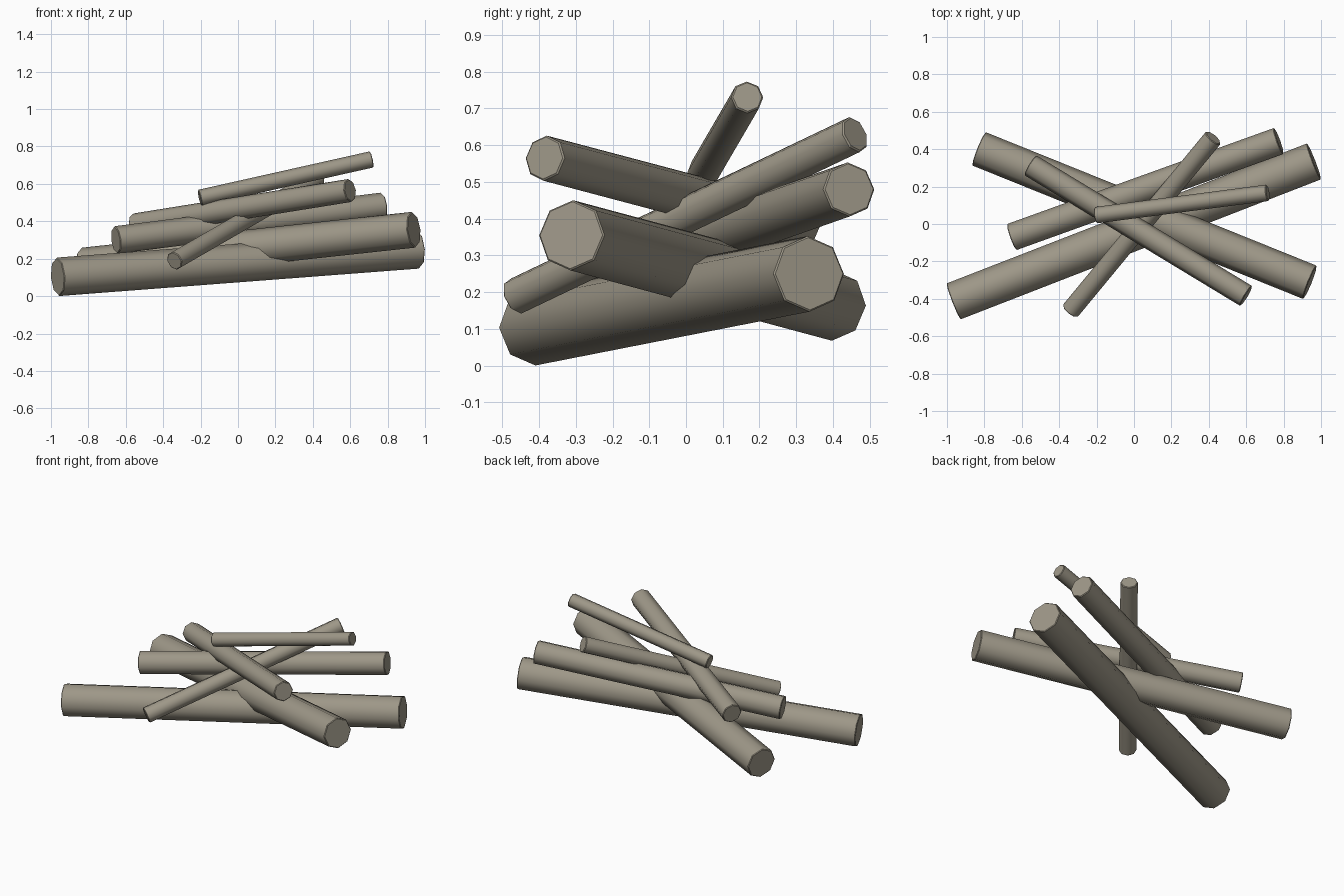
import bpy
from mathutils import Vector

if "Cube" in bpy.data.objects:
    bpy.data.objects.remove(bpy.data.objects["Cube"])

bark = bpy.data.materials.new("bark")
bark.diffuse_color = (0.34, 0.31, 0.245, 1)
bark.use_nodes = True
bark.node_tree.nodes["Principled BSDF"].inputs["Base Color"].default_value = bark.diffuse_color


def log(name, start, end, radius):
    """Octagonal log with chamfered ends, running start -> end."""
    a, b = Vector(start), Vector(end)
    axis = b - a
    bpy.ops.mesh.primitive_cylinder_add(vertices=8, radius=radius, depth=axis.length,
                                        location=(a + b) / 2)
    ob = bpy.context.object
    ob.name = name
    ob.rotation_euler = axis.to_track_quat('Z', 'Y').to_euler()
    ob.data.materials.append(bark)
    # chamfer only the end rims
    bevel = ob.modifiers.new("rim", 'BEVEL')
    bevel.width = 0.004
    bevel.segments = 1
    bevel.limit_method = 'ANGLE'
    bevel.angle_limit = 1.2
    bpy.ops.object.modifier_apply(modifier=bevel.name)
    # rounded bark, flat cut ends
    for face in ob.data.polygons:
        face.use_smooth = abs(face.normal.z) < 0.1
    return ob


# stacked from the thick bottom logs up to the thin top stick
logs = [
    ("base_log", (-0.965, -0.414, 0.103), (0.963, 0.335, 0.25), 0.103),
    ("crossing_log", (-0.829, 0.402, 0.163), (0.941, -0.312, 0.355), 0.096),
    ("middle_log", (-0.654, -0.07, 0.30), (0.774, 0.444, 0.48), 0.074),
    ("upper_log", (-0.554, 0.314, 0.38), (0.600, -0.385, 0.565), 0.062),
    ("leaning_branch", (-0.341, -0.465, 0.188), (0.424, 0.461, 0.63), 0.051),
    ("top_stick", (-0.205, 0.047, 0.525), (0.715, 0.167, 0.731), 0.044),
]
for args in logs:
    log(*args)
